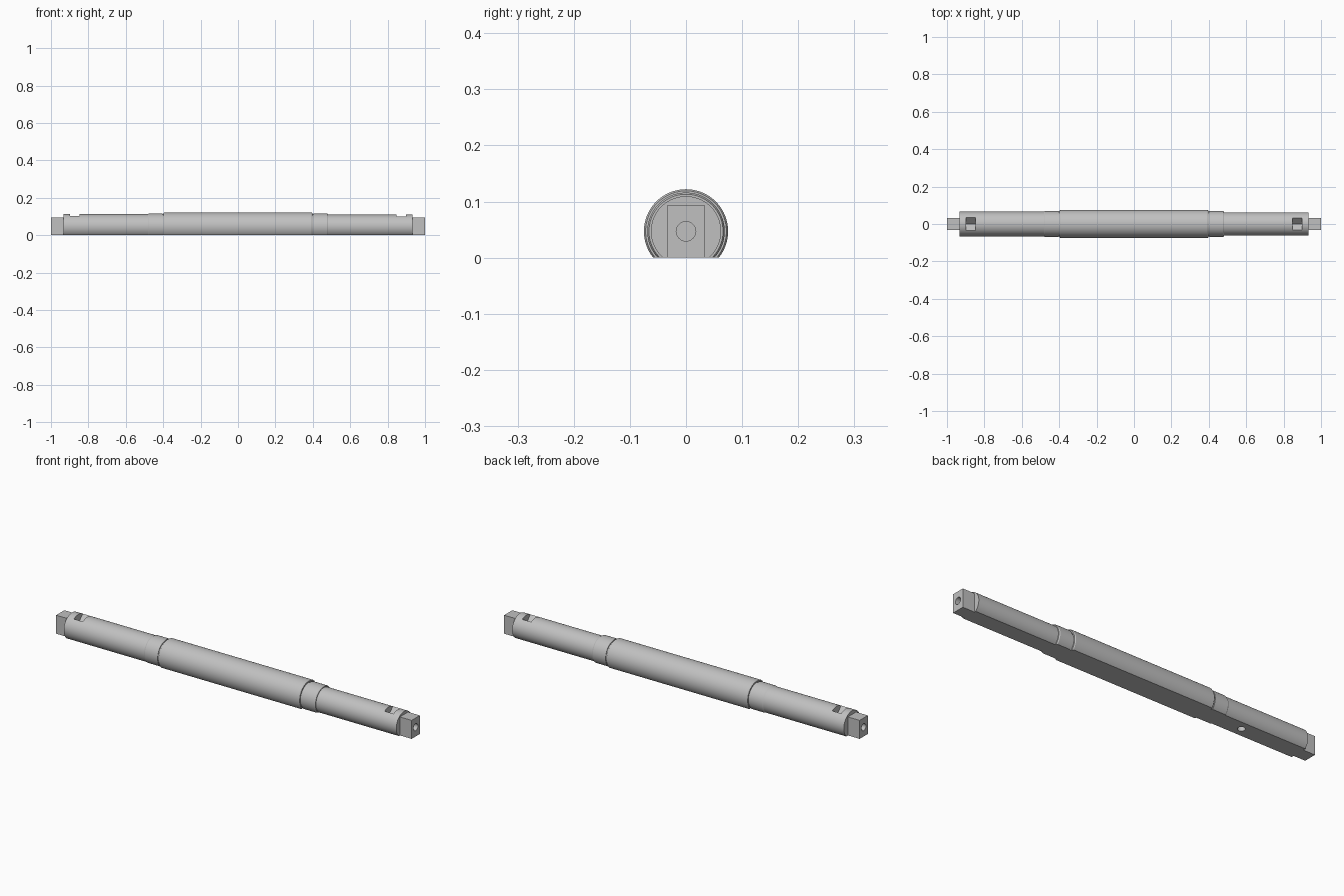
import bpy, bmesh, math
from mathutils import Matrix, Vector

if "Cube" in bpy.data.objects:
    bpy.data.objects.remove(bpy.data.objects["Cube"])

AXIS_Z = 0.047      # height of the shaft axis above the flat underside
SHOULDER = 0.934    # where the round shaft ends and the square drive begins

steel = bpy.data.materials.new("steel grey")
steel.use_nodes = True
steel.diffuse_color = (0.53, 0.53, 0.53, 1)
steel.node_tree.nodes["Principled BSDF"].inputs["Base Color"].default_value = (0.53, 0.53, 0.53, 1)


def add_object(name, bm):
    bmesh.ops.recalc_face_normals(bm, faces=bm.faces)
    mesh = bpy.data.meshes.new(name)
    bm.to_mesh(mesh)
    bm.free()
    mesh.materials.append(steel)
    obj = bpy.data.objects.new(name, mesh)
    bpy.context.collection.objects.link(obj)
    return obj


def box(name, centre, size, turn=0.0):
    bm = bmesh.new()
    matrix = Matrix.Translation(centre) @ Matrix.Rotation(turn, 4, 'X') @ Matrix.Diagonal((*size, 1))
    bmesh.ops.create_cube(bm, size=1, matrix=matrix)
    return add_object(name, bm)


def rod(name, centre, radius, length, axis):
    bm = bmesh.new()
    turn = Vector((0, 0, 1)).rotation_difference(Vector(axis)).to_matrix().to_4x4()
    bmesh.ops.create_cone(bm, cap_ends=True, segments=32, radius1=radius, radius2=radius,
                          depth=length, matrix=Matrix.Translation(centre) @ turn)
    return add_object(name, bm)


def lathe(name, profile, segments=96):
    """Turn an (x, radius) profile around the shaft axis, then mill the underside flat."""
    bm = bmesh.new()
    rings = []
    for x, r in profile:
        angles = [2 * math.pi * i / segments for i in range(segments)]
        rings.append([bm.verts.new((x, r * math.cos(a), AXIS_Z + r * math.sin(a))) for a in angles])
    for a, b in zip(rings, rings[1:]):
        for i in range(segments):
            j = (i + 1) % segments
            bm.faces.new((a[i], a[j], b[j], b[i]))
    bm.faces.new(rings[0])
    bm.faces.new(rings[-1])
    cut = bmesh.ops.bisect_plane(bm, geom=bm.verts[:] + bm.edges[:] + bm.faces[:],
                                 plane_co=(0, 0, 0), plane_no=(0, 0, -1), clear_outer=True)
    edges = [e for e in cut["geom_cut"] if isinstance(e, bmesh.types.BMEdge)]
    bmesh.ops.contextual_create(bm, geom=edges)
    return add_object(name, bm)


def carve(target, cutter):
    mod = target.modifiers.new("cut", 'BOOLEAN')
    mod.operation = 'DIFFERENCE'
    mod.solver = 'EXACT'
    mod.object = cutter
    cutter.hide_render = True
    bpy.context.view_layer.objects.active = target
    bpy.ops.object.modifier_apply(modifier=mod.name)


def half(side, journal):
    """Profile from the outer end inwards: journal, collar, relief groove, body."""
    points = [(SHOULDER, journal), (0.482, journal), (0.482, 0.066), (0.476, 0.069),
              (0.404, 0.069), (0.404, 0.066), (0.397, 0.066), (0.397, 0.072), (0.392, 0.075)]
    return [(side * x, r) for x, r in points]


# Stepped shaft with a flat underside
shaft = lathe("shaft", half(-1, 0.066) + half(1, 0.0625)[::-1])
cutters = []

for side, label in ((-1, "right"), (1, "left")):
    # Square drive end with a centre hole running on into the shaft
    drive = box(label + "_square_drive", (side * (SHOULDER + 1) / 2, 0, AXIS_Z),
                (1 - SHOULDER, 0.066, 2 * AXIS_Z))
    hole = rod("centre_hole_cutter", (side * 0.96, 0, AXIS_Z), 0.0174, 0.16, (1, 0, 0))
    carve(drive, hole)
    carve(shaft, hole)
    # V notch across the top of the journal
    notch = box("notch_cutter", (side * 0.873, 0, 0.1137), (0.05, 0.066, 0.066), math.pi / 4)
    carve(shaft, notch)
    cutters += [hole, notch]

# Blind hole in the flat underside
dowel = rod("dowel_cutter", (-0.61, 0, 0.015), 0.018, 0.07, (0, 0, 1))
carve(shaft, dowel)
cutters.append(dowel)

for cutter in cutters:
    bpy.data.objects.remove(cutter)

# Smooth the turned surfaces, keep the machined edges sharp
for obj in list(bpy.context.scene.objects):
    obj.select_set(obj.type == 'MESH')
bpy.context.view_layer.objects.active = shaft
bpy.ops.object.shade_smooth_by_angle(angle=math.radians(25))
